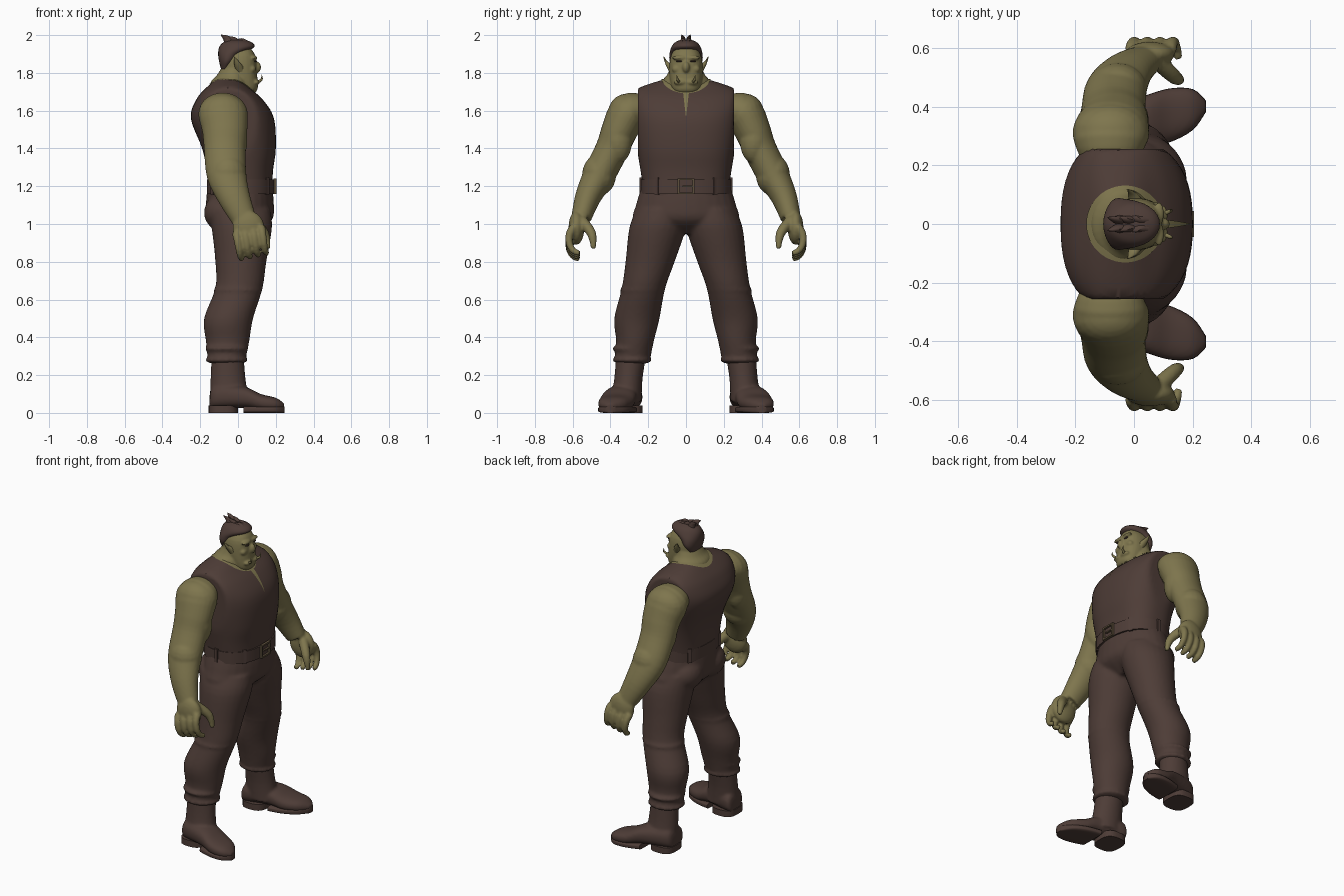
import bpy, bmesh, math
from mathutils import Vector, Matrix

if "Cube" in bpy.data.objects:
    bpy.data.objects.remove(bpy.data.objects["Cube"])


def material(name, *colour):
    mat = bpy.data.materials.new(name)
    mat.use_nodes = True
    mat.diffuse_color = (*colour, 1)
    mat.node_tree.nodes["Principled BSDF"].inputs["Base Color"].default_value = (*colour, 1)
    return mat


skin = material("olive skin", .21, .18, .075)
cloth = material("brown cloth", .076, .046, .038)
dark = material("dark brown", .045, .027, .022)
metal = material("dull brass", .11, .08, .045)
X_AXIS, Y_AXIS, Z_AXIS = Matrix.Identity(3)


def catmull_rom(rows, steps=4):
    # Smoothly interpolate the cross-sections
    result = []
    for i in range(len(rows) - 1):
        before, start, end, after = rows[max(i - 1, 0)], rows[i], rows[i + 1], rows[min(i + 2, len(rows) - 1)]
        for step in range(steps):
            t = step / steps
            result.append([b + t / 2 * (c - a + t * (2 * a - 5 * b + 4 * c - d + t * (3 * (b - c) + d - a)))
                           for a, b, c, d in zip(before, start, end, after)])
    return result + [rows[-1]]


def loft(bm, rows, axis=None, across=X_AXIS, power=2, sides=28, limit=math.inf):
    # Each row: centre x, y, z, radius along "across", other radius
    rows = catmull_rom(rows)
    centres = [Vector(row[:3]) for row in rows]
    rings = []
    for i, (*_, radius_u, radius_v) in enumerate(rows):
        tangent = axis or (centres[min(i + 1, len(rows) - 1)] - centres[max(i - 1, 0)]).normalized()
        u = (across - tangent * across.dot(tangent)).normalized()
        v = tangent.cross(u)
        ring = []
        for k in range(sides):
            angle = math.tau * k / sides
            c, s = math.cos(angle), math.sin(angle)
            scale = (abs(c) ** power + abs(s) ** power) ** (-1 / power)
            point = centres[i] + (u * c * radius_u + v * s * radius_v) * scale
            point.y = max(-limit, min(limit, point.y))
            ring.append(bm.verts.new(point))
        rings.append(ring)
    for lower, upper in zip(rings, rings[1:]):
        for k in range(sides):
            bm.faces.new((lower[k - 1], lower[k], upper[k], upper[k - 1]))
    bm.faces.new(rings[0][::-1])
    bm.faces.new(rings[-1])


def stack(bm, rows, **options):
    # Horizontal sections: height, back, front, inner side, outer side
    loft(bm, [((back + front) / 2, (inner + outer) / 2, z, (front - back) / 2, (outer - inner) / 2)
              for z, back, front, inner, outer in rows], axis=Z_AXIS, **options)


def centred_stack(bm, rows, **options):
    # Horizontal sections symmetric in y: height, back, front, half width
    stack(bm, [(z, back, front, -half, half) for z, back, front, half in rows], **options)


def blob(bm, location, size):
    bmesh.ops.create_uvsphere(bm, u_segments=20, v_segments=12, radius=1,
                              matrix=Matrix.Translation(location) @ Matrix.Diagonal((*size, 1)))


def box(bm, location, size, turn=0):
    bmesh.ops.create_cube(bm, size=1, matrix=Matrix.Translation(location) @ Matrix.Rotation(turn, 4, 'Z')
                          @ Matrix.Diagonal((*size, 1)))


def finish(name, bm, mat, mirror=False, voxel=None):
    bmesh.ops.recalc_face_normals(bm, faces=bm.faces)
    mesh = bpy.data.meshes.new(name)
    bm.to_mesh(mesh)
    bm.free()
    mesh.materials.append(mat)
    part = bpy.data.objects.new(name, mesh)
    bpy.context.collection.objects.link(part)
    bpy.ops.object.select_all(action='DESELECT')
    part.select_set(True)
    bpy.context.view_layer.objects.active = part
    bpy.ops.object.shade_smooth_by_angle(angle=math.radians(45))
    if mirror:
        modifier = part.modifiers.new("mirror", 'MIRROR')
        modifier.use_axis = (False, True, False)
        modifier.use_mirror_merge = False
    if voxel:
        modifier = part.modifiers.new("blend", 'REMESH')
        modifier.mode, modifier.voxel_size, modifier.use_smooth_shade = 'VOXEL', voxel, True
        modifier = part.modifiers.new("relax", 'SMOOTH')
        modifier.factor, modifier.iterations = .5, 3
    return part


def lay_on_vest(part, along_x):
    modifier = part.modifiers.new("lay", 'SHRINKWRAP')
    modifier.target, modifier.offset = vest, .004
    modifier.wrap_method, modifier.wrap_mode = 'PROJECT', 'ABOVE_SURFACE'
    modifier.use_project_x, modifier.use_project_z = along_x, not along_x
    modifier.use_positive_direction, modifier.use_negative_direction = False, True


# Sleeveless vest, cut flat at the armholes
bm = bmesh.new()
centred_stack(bm, [(1.15, -.16, .18, .22), (1.28, -.165, .185, .24), (1.4, -.19, .2, .26), (1.56, -.25, .19, .29),
                   (1.66, -.22, .13, .3), (1.72, -.17, .06, .25), (1.77, -.11, 0, .1)],
              power=2.5, sides=64, limit=.255)
vest = finish("vest", bm, cloth)

# Neck opening
bm = bmesh.new()
bmesh.ops.create_grid(bm, x_segments=30, y_segments=30, size=1)
for vert in bm.verts:
    x, y, _ = vert.co
    vert.co = (.13 * x * math.sqrt(1 - y * y / 2) - .03, .13 * y * math.sqrt(1 - x * x / 2), 2)
lay_on_vest(finish("neck_opening", bm, skin), along_x=False)

# Collar slit, tapering downward
bm = bmesh.new()
bmesh.ops.create_grid(bm, x_segments=4, y_segments=12, size=1)
for vert in bm.verts:
    x, y, _ = vert.co
    vert.co = (.4, x * (.008 + .007 * y), 1.63 + .06 * y)
lay_on_vest(finish("collar_slit", bm, skin), along_x=True)

# Head and neck
bm = bmesh.new()
centred_stack(bm, [(1.68, -.15, .08, .13), (1.75, -.145, .06, .13), (1.79, -.11, .05, .1), (1.84, -.08, .05, .08)])
centred_stack(bm, [(1.69, .01, .085, .05), (1.72, -.03, .105, .075), (1.8, -.08, .1, .088),
                   (1.89, -.09, .092, .08), (1.95, -.05, .05, .04)], power=2.4)
blob(bm, (.1, 0, 1.83), (.022, .02, .03))
for side in (-1, 1):
    blob(bm, (.085, .035 * side, 1.88), (.018, .04, .012))
    blob(bm, (.075, .05 * side, 1.82), (.02, .025, .02))
    blob(bm, (.095, .03 * side, 1.75), (.02, .035, .015))
finish("head", bm, skin, voxel=.006)

# Ears, swept up and back
bm = bmesh.new()
loft(bm, [(.01, .07, 1.82, .025, .025), (-.005, .1, 1.85, .016, .01), (-.02, .118, 1.885, .002, .002)], sides=12)
finish("ears", bm, skin, mirror=True)

# Tusks
bm = bmesh.new()
loft(bm, [(.1, .035, 1.75, .009, .009), (.125, .045, 1.765, .006, .006), (.125, .05, 1.79, .001, .001)],
     across=Y_AXIS, sides=12)
finish("tusks", bm, skin, mirror=True)

# Eyes
bm = bmesh.new()
blob(bm, (.092, .036, 1.862), (.007, .017, .005))
finish("eyes", bm, dark, mirror=True)

# Hair cap with swept-back tufts
bm = bmesh.new()
centred_stack(bm, [(1.82, -.09, -.05, .06), (1.86, -.1, -.015, .086), (1.9, -.105, .02, .087),
                   (1.935, -.1, .085, .078), (1.96, -.08, .075, .06), (1.975, -.05, .04, .03)])
for x in (-.04, -.01, .03):
    for y in (-.015, .015):
        height = .025 - .4 * x
        loft(bm, [(x, y, 1.95, .03, .02), (x - .02, y, 1.96 + height / 2, .02, .012),
                  (x - .05, y * 1.5, 1.96 + height, .002, .002)], sides=12)
finish("hair", bm, cloth)

# Arms with hands
bm = bmesh.new()
arm = [(-.08, .22, 1.6, .1), (-.08, .3, 1.59, .13), (-.07, .35, 1.5, .12), (-.07, .39, 1.4, .11),
       (-.06, .46, 1.26, .105), (-.02, .52, 1.14, .085), (.03, .555, 1.03, .066)]
loft(bm, [(x, y, z, radius, radius * .8) for x, y, z, radius in arm])
blob(bm, (-.08, .315, 1.58), (.13, .1, .11))
blob(bm, (-.02, .36, 1.44), (.07, .075, .12))
blob(bm, (-.11, .375, 1.43), (.07, .075, .13))
blob(bm, (-.055, .46, 1.26), (.1, .09, .11))
blob(bm, (.055, .58, .98), (.085, .042, .09))
for finger in range(4):
    # Curled along an arc
    curl = []
    for step in range(5):
        bend = step / 4
        angle = 1 - 2.6 * bend
        radius = .023 - .008 * bend
        curl.append((.044 * finger - .01 + .03 * bend, .565 + .055 * math.cos(angle),
                     .89 + .01 * finger + .075 * math.sin(angle), radius, radius))
    loft(bm, curl, sides=12)
loft(bm, [(.08, .555, 1.02, .03, .03), (.14, .5, .95, .025, .025), (.16, .49, .87, .013, .013)],
     across=Y_AXIS, sides=12)
finish("arms", bm, skin, mirror=True, voxel=.008)

# Trousers: pelvis and one leg with folds, mirrored and blended
bm = bmesh.new()
centred_stack(bm, [(.95, -.08, .1, .09), (1.02, -.16, .18, .27), (1.1, -.17, .19, .265), (1.21, -.16, .18, .23)])
stack(bm, [(1.08, -.16, .17, 0, .26), (.98, -.14, .18, 0, .3), (.8, -.12, .15, .06, .32), (.66, -.12, .13, .11, .34),
           (.5, -.18, .08, .14, .38), (.38, -.17, .06, .17, .37), (.28, -.16, .04, .19, .38)])
blob(bm, (-.08, .11, 1.06), (.1, .12, .1))
blob(bm, (0, .23, .65), (.13, .12, .03))
for height in (.28, .34):
    blob(bm, (-.06, .285, height), (.115, .105, .025))
finish("trousers", bm, cloth, mirror=True, voxel=.011)

# Boots: shaft and foot
foot = [(-.15, .02, .1, .05), (-.12, .02, .15, .08), (.03, .025, .14, .088), (.12, .01, .1, .092),
        (.2, .01, .08, .07), (.245, .02, .05, .02)]


def foot_loft(bm, rows, power):
    # Rows along x: position, underside, top, half width
    loft(bm, [(x, .34 + x / 4, (low + high) / 2, half, (high - low) / 2) for x, low, high, half in rows],
         axis=X_AXIS, across=Y_AXIS, power=power)


bm = bmesh.new()
stack(bm, [(.31, -.14, .03, .21, .37), (.18, -.145, .04, .23, .38), (.06, -.15, .06, .235, .4)])
foot_loft(bm, foot, power=2.5)
finish("boots", bm, cloth, mirror=True, voxel=.009)

# Soles and heels
bm = bmesh.new()
foot_loft(bm, [(x, 0, .035, half) for x, _, _, half in foot if x > 0], power=5)
stack(bm, [(z, -.155, 0, .23, .4) for z in (0, .04)], power=3)
finish("soles", bm, cloth, mirror=True)

# Belt
bm = bmesh.new()
centred_stack(bm, [(z, -.165, .193, .238) for z in (1.16, 1.235)], power=2.3, sides=48)
finish("belt", bm, cloth)

# Belt loops
bm = bmesh.new()
for degrees in (40, 90, 140):
    angle = math.radians(degrees)
    box(bm, (.01 + .187 * math.cos(angle), .238 * math.sin(angle), 1.2), (.015, .024, .09), turn=angle)
finish("belt_loops", bm, cloth, mirror=True)

# Buckle frame and prong
bm = bmesh.new()
for side in (-1, 1):
    box(bm, (.197, .04 * side, 1.2), (.016, .01, .08))
    box(bm, (.197, 0, 1.2 + .037 * side), (.016, .09, .01))
box(bm, (.197, .01, 1.2), (.014, .055, .008))
finish("buckle", bm, metal)
